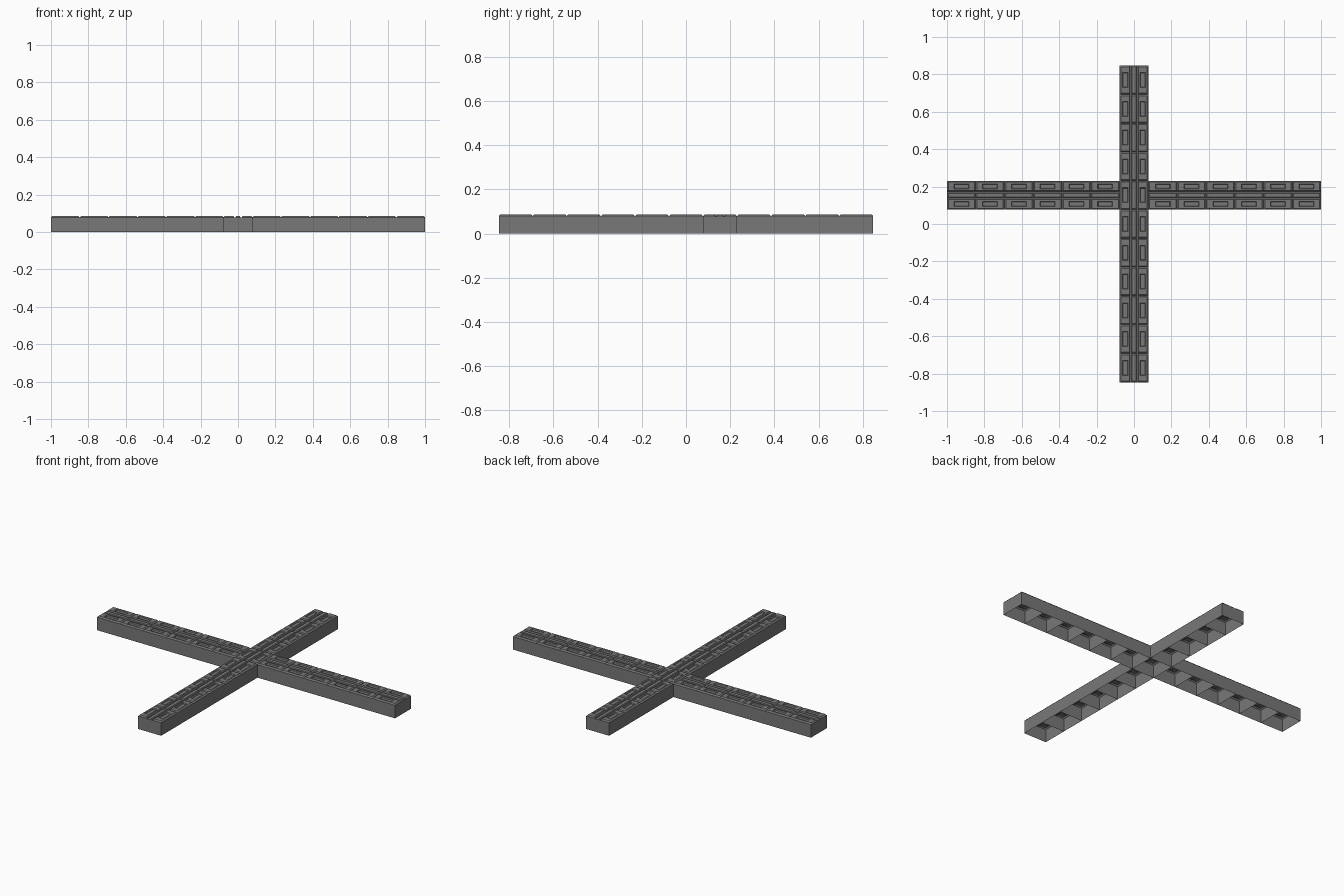
import bpy, bmesh, math

cube = bpy.data.objects.get("Cube")
if cube:
    bpy.data.objects.remove(cube)

CELL = 2 / 13
H = CELL / 2
TOP = 0.086
CHAMFER = 0.007

grey = bpy.data.materials.new("grey")
grey.use_nodes = True
colour = (0.19, 0.19, 0.19, 1)
grey.diffuse_color = colour
grey.node_tree.nodes["Principled BSDF"].inputs["Base Color"].default_value = colour


def make_cell():
    """Open-bottomed block with a grooved, chamfered top and two slots."""
    half = [(-H, 0), (-H, TOP - CHAMFER), (CHAMFER - H, TOP), (-0.024, TOP),
            (-0.021, TOP - 0.008), (-0.013, TOP - 0.008), (-0.01, TOP - 0.001)]
    profile = half + [(-x, z) for x, z in reversed(half)]
    bm = bmesh.new()

    # Cross-section swept along y, lowered at both ends for the chamfer
    rings = []
    for y, limit in ((-H, TOP - CHAMFER), (CHAMFER - H, TOP),
                     (H - CHAMFER, TOP), (H, TOP - CHAMFER)):
        rings.append([bm.verts.new((x, y, min(z, limit))) for x, z in profile])
    for a, b in zip(rings, rings[1:]):
        for i in range(len(profile) - 1):
            bm.faces.new((a[i], b[i], b[i + 1], a[i + 1]))
    bm.faces.new(rings[0])
    bm.faces.new(rings[-1])
    bmesh.ops.recalc_face_normals(bm, faces=bm.faces[:])

    # Recessed slot in the middle of each raised panel
    panels = [f for f in bm.faces
              if abs(f.calc_center_median().y) < 0.001
              and f.calc_center_median().z > TOP - 0.0005]
    bmesh.ops.inset_individual(bm, faces=panels, thickness=0.013)
    for f in panels:
        for v in f.verts:
            v.co.y = math.copysign(0.04, v.co.y)
    bmesh.ops.inset_individual(bm, faces=panels, thickness=0.004, depth=-0.006)

    mesh = bpy.data.meshes.new("track_cell")
    bm.to_mesh(mesh)
    bm.free()
    mesh.materials.append(grey)
    return mesh


def add_arm(name, mesh, count, location, angle):
    arm = bpy.data.objects.new(name, mesh)
    bpy.context.collection.objects.link(arm)
    arm.location = location
    arm.rotation_euler.z = angle
    array = arm.modifiers.new("repeat", 'ARRAY')
    array.count = count
    array.use_relative_offset = False
    array.use_constant_offset = True
    array.constant_offset_displace = (0, CELL, 0)


# Long spine running front to back, with an arm on each side
cell = make_cell()
add_arm("spine", cell, 11, (0, -5 * CELL, 0), 0)
add_arm("left_arm", cell, 6, (CELL, CELL, 0), -math.pi / 2)
add_arm("right_arm", cell, 6, (-CELL, CELL, 0), math.pi / 2)
